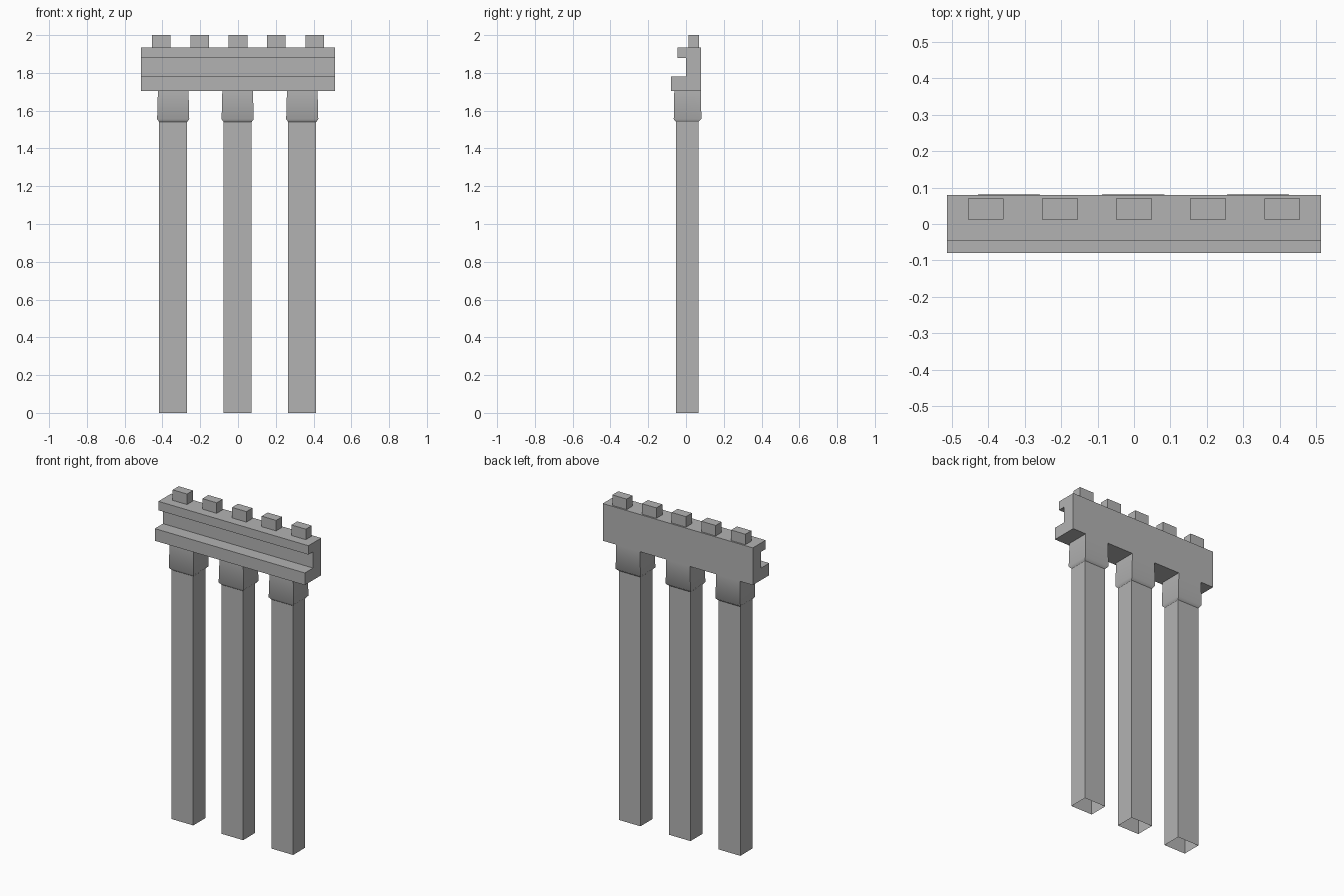
import bpy
import bmesh
import math

old = bpy.data.objects.get("Cube")
if old:
    bpy.data.objects.remove(old, do_unlink=True)

stone = bpy.data.materials.new("grey stone")
stone.use_nodes = True
GREY = (0.45, 0.45, 0.45, 1)
stone.diffuse_color = GREY
stone.node_tree.nodes["Principled BSDF"].inputs["Base Color"].default_value = GREY


def finish(name, bm):
    bmesh.ops.recalc_face_normals(bm, faces=bm.faces)
    mesh = bpy.data.meshes.new(name)
    bm.to_mesh(mesh)
    bm.free()
    mesh.materials.append(stone)
    obj = bpy.data.objects.new(name, mesh)
    bpy.context.collection.objects.link(obj)
    return obj


def square_tube(name, x, rings):
    """Open four-sided tube through rings of (z, half width, front y, back y)."""
    bm = bmesh.new()
    loops = [[bm.verts.new(p) for p in ((x - w, f, z), (x + w, f, z),
                                        (x + w, b, z), (x - w, b, z))]
             for z, w, f, b in rings]
    for low, high in zip(loops, loops[1:]):
        for i in range(4):
            j = (i + 1) % 4
            bm.faces.new((low[i], low[j], high[j], high[i]))
    return finish(name, bm)


# Hollow shafts and their capitals, flared just above the shaft
for side, x in (("right", -0.343), ("middle", -0.002), ("left", 0.34)):
    square_tube(side + "_shaft", x, [(0, 0.074, -0.053, 0.065),
                                     (1.71, 0.074, -0.053, 0.065)])
    capital = square_tube(side + "_capital", x, [(1.54, 0.074, -0.053, 0.065),
                                                 (1.555, 0.085, -0.065, 0.081),
                                                 (1.705, 0.081, -0.062, 0.08)])
    bpy.ops.object.select_all(action="DESELECT")
    capital.select_set(True)
    bpy.context.view_layer.objects.active = capital
    bpy.ops.object.shade_smooth_by_angle(angle=math.radians(50))

# Entablature: stepped profile (y, z) swept along x
profile = [(0.08, 1.705), (-0.08, 1.705), (-0.08, 1.78), (0, 1.78),
           (0, 1.88), (-0.045, 1.88), (-0.045, 1.935), (0.08, 1.935)]
bm = bmesh.new()
end = bm.faces.new([bm.verts.new((-0.513, y, z)) for y, z in profile])
swept = bmesh.ops.extrude_face_region(bm, geom=[end], use_keep_orig=True)
verts = [g for g in swept["geom"] if isinstance(g, bmesh.types.BMVert)]
bmesh.ops.translate(bm, verts=verts, vec=(1.026, 0, 0))
finish("entablature", bm)

# Row of small blocks along the top
for i in range(5):
    bm = bmesh.new()
    bmesh.ops.create_cube(bm, size=1)
    bmesh.ops.scale(bm, vec=(0.098, 0.058, 0.065), verts=bm.verts)
    bmesh.ops.translate(bm, vec=((i - 2) * 0.203, 0.041, 1.9675), verts=bm.verts)
    finish(f"top_block_{i + 1}", bm)
